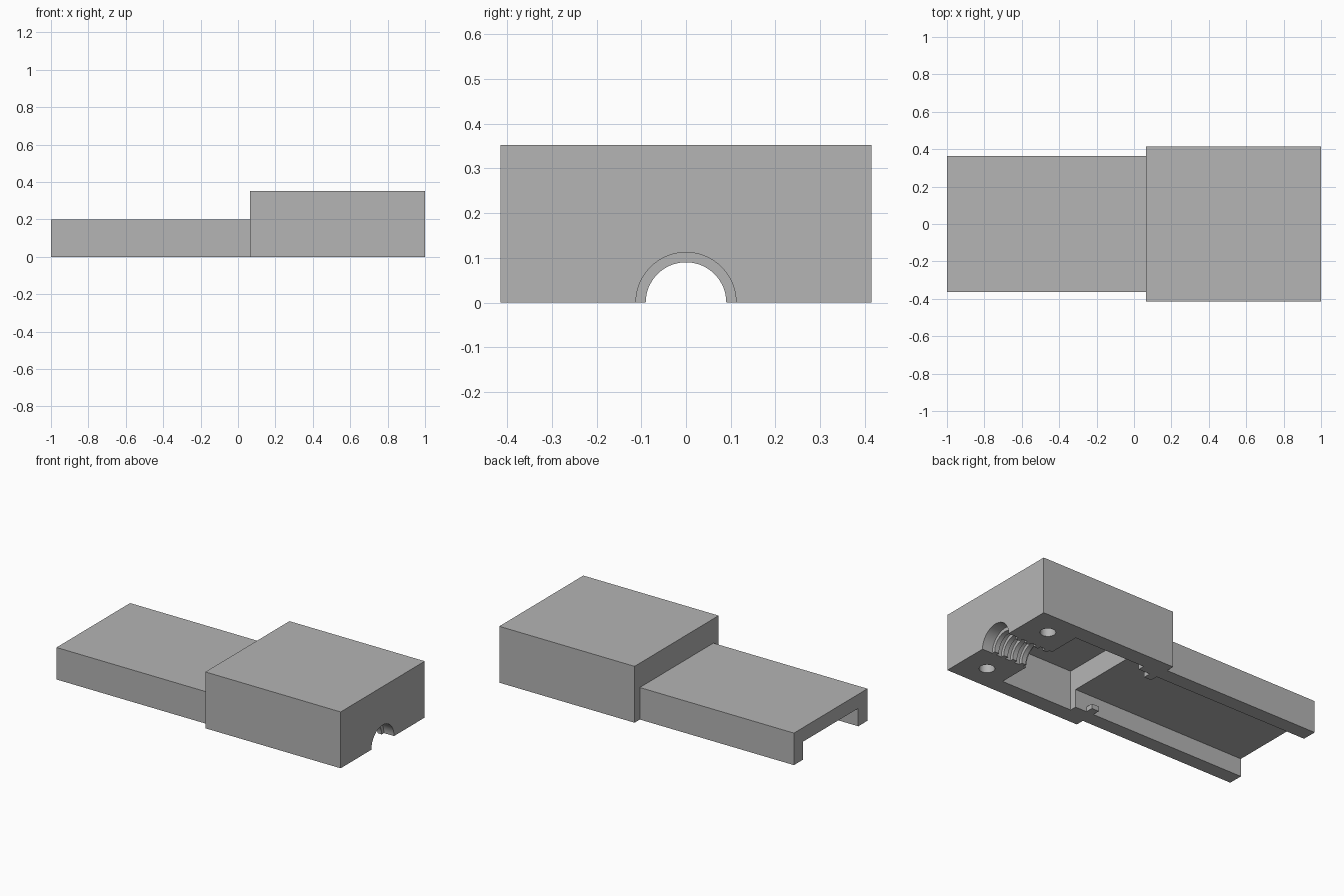
import bpy
import bmesh
from math import pi
from mathutils import Matrix

cube = bpy.data.objects.get("Cube")
if cube:
    bpy.data.objects.remove(cube, do_unlink=True)

GREY = (0.46, 0.46, 0.46, 1)
grey = bpy.data.materials.new("plain_grey")
grey.use_nodes = True
grey.diffuse_color = GREY
grey.node_tree.nodes["Principled BSDF"].inputs["Base Color"].default_value = GREY


def add_object(name, bm):
    mesh = bpy.data.meshes.new(name)
    bm.to_mesh(mesh)
    bm.free()
    mesh.materials.append(grey)
    obj = bpy.data.objects.new(name, mesh)
    bpy.context.collection.objects.link(obj)
    return obj


def box(name, x, y, z):
    """Box from (low, high) pairs."""
    bm = bmesh.new()
    size = [b - a for a, b in (x, y, z)]
    mid = [(a + b) / 2 for a, b in (x, y, z)]
    bmesh.ops.create_cube(bm, size=1, matrix=Matrix.Translation(mid) @ Matrix.Diagonal((*size, 1)))
    return add_object(name, bm)


def cylinder(name, radius, length, centre, along_x=False):
    bm = bmesh.new()
    turn = Matrix.Rotation(pi / 2, 4, "Y") if along_x else Matrix.Identity(4)
    bmesh.ops.create_cone(bm, cap_ends=True, segments=64, radius1=radius, radius2=radius,
                          depth=length, matrix=Matrix.Translation(centre) @ turn)
    return add_object(name, bm)


def combine(target, tool, operation):
    """Apply one boolean and remove the tool."""
    mod = target.modifiers.new("combine", "BOOLEAN")
    mod.operation, mod.solver, mod.object = operation, "EXACT", tool
    graph = bpy.context.evaluated_depsgraph_get()
    mesh = bpy.data.meshes.new_from_object(target.evaluated_get(graph))
    target.modifiers.clear()
    target.data = mesh
    bpy.data.objects.remove(tool, do_unlink=True)


# Main block and the narrower sleeve
STEP, CAVITY_START, CAVITY_END = 0.065, 0.194, 0.685
housing = box("housing", (STEP, 1), (-0.415, 0.415), (0, 0.352))
sleeve = box("sleeve", (-1, 0.1), (-0.363, 0.363), (0, 0.2))
combine(housing, sleeve, "UNION")

# Open channel under the sleeve and the deeper cavity in the block
channel = box("channel_cutter", (-1.1, CAVITY_START + 0.05), (-0.272, 0.272), (-0.1, 0.112))
combine(housing, channel, "DIFFERENCE")
cavity = box("cavity_cutter", (CAVITY_START, CAVITY_END), (-0.314, 0.314), (-0.1, 0.247))
combine(housing, cavity, "DIFFERENCE")

# Half-round cable passage with gripping ribs
bore = cylinder("bore_cutter", 0.09, 0.5, (0.85, 0, 0), True)
combine(housing, bore, "DIFFERENCE")
for start, end in ((0.93, 1.05), (0.865, 0.9), (0.8, 0.835), (0.735, 0.77), (0.65, 0.705)):
    groove = cylinder("groove_cutter", 0.112, end - start, ((start + end) / 2, 0, 0), True)
    combine(housing, groove, "DIFFERENCE")

# Pin holes and small catches, one on each side
for side in (-1, 1):
    hole = cylinder("pin_hole_cutter", 0.044, 0.3, (0.842, side * 0.262, 0))
    combine(housing, hole, "DIFFERENCE")
    catch = box("catch", (0.065, 0.115), sorted((side * 0.225, side * 0.29)), (0, 0.03))
    combine(housing, catch, "UNION")

# Flat walls with smooth round holes
bpy.ops.object.select_all(action="DESELECT")
housing.select_set(True)
bpy.context.view_layer.objects.active = housing
bpy.ops.object.shade_smooth_by_angle(angle=pi / 6)
